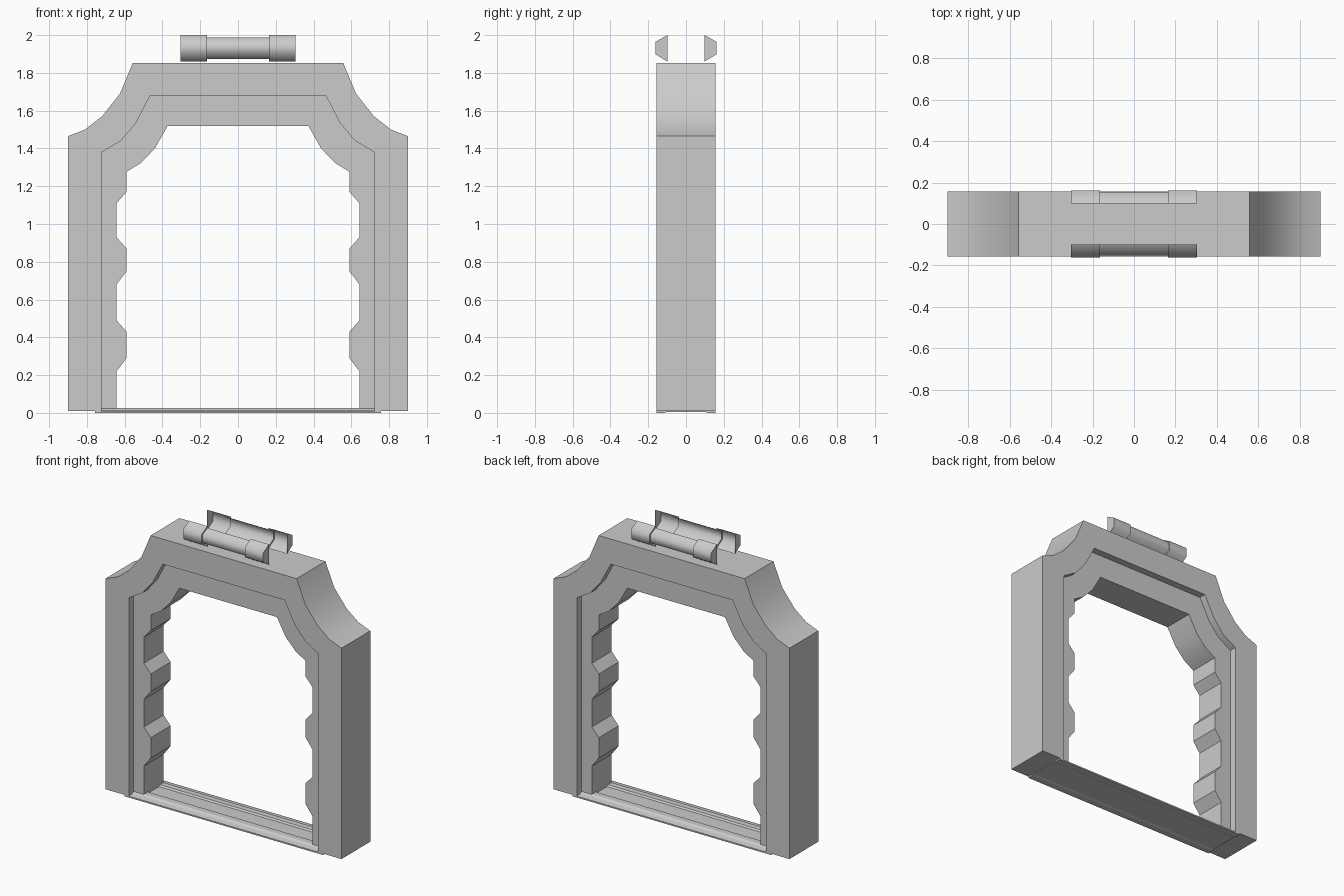
import bpy, bmesh, math

if "Cube" in bpy.data.objects:
    bpy.data.objects.remove(bpy.data.objects["Cube"])

DEPTH = 0.157   # half depth of the outer frame
INNER = 0.108   # half depth of the recessed inner frame


def finish(name, bm, angle, recalc=True):
    if recalc:
        bmesh.ops.recalc_face_normals(bm, faces=bm.faces)
    me = bpy.data.meshes.new(name)
    bm.to_mesh(me)
    bm.free()
    ob = bpy.data.objects.new(name, me)
    bpy.context.collection.objects.link(ob)
    bpy.ops.object.select_all(action='DESELECT')
    ob.select_set(True)
    bpy.context.view_layer.objects.active = ob
    bpy.ops.object.shade_smooth_by_angle(angle=math.radians(angle))
    return ob


def prism(name, pts, direction, angle=30):
    """Extrude a closed outline of 3D points along a direction."""
    bm = bmesh.new()
    face = bm.faces.new([bm.verts.new(p) for p in pts])
    ext = bmesh.ops.extrude_face_region(bm, geom=[face], use_keep_orig=True)
    moved = [v for v in ext['geom'] if isinstance(v, bmesh.types.BMVert)]
    bmesh.ops.translate(bm, verts=moved, vec=direction)
    return finish(name, bm, angle)


def arch(name, outside, inside, half):
    """Arch-shaped band from right-half outlines listed bottom to top."""
    def full(side):
        return side + [(-x, z) for x, z in reversed(side)]
    loop = full(outside) + full(inside)[::-1]
    return prism(name, [(x, -half, z) for x, z in loop], (0, 2 * half, 0))


# Outer frame with scooped shoulders
shoulder = [(0.90, 0.01), (0.90, 1.465), (0.81, 1.50), (0.72, 1.57),
            (0.625, 1.69), (0.557, 1.853)]
rim = [(0.722, 0.01), (0.722, 1.38), (0.62, 1.44), (0.54, 1.535), (0.465, 1.68)]
arch("outer_frame", shoulder, rim, DEPTH)

# Recessed inner frame with toothed jambs
teeth = [(0.643, 0.005)]
for z0, z1, z2, z3 in ((0.22, 0.29, 0.43, 0.49), (0.68, 0.75, 0.87, 0.93)):
    teeth += [(0.643, z0), (0.59, z1), (0.59, z2), (0.643, z3)]
teeth += [(0.643, 1.11), (0.59, 1.17), (0.59, 1.277), (0.515, 1.322),
          (0.44, 1.40), (0.372, 1.52)]
arch("inner_frame", [(0.722, 0.005)] + rim[1:], teeth, INNER)

# Threshold with sloped edges, a centre channel and a shallow hollow below
sill = [(0.157, 0.0), (0.157, 0.01), (0.12, 0.016), (0.105, 0.026),
        (0.065, 0.026), (0.055, 0.016)]
under = [(0.115, 0.0), (0.10, 0.005)]
loop = sill + [(-y, z) for y, z in reversed(sill)]
loop += [(-y, z) for y, z in under] + under[::-1]
prism("threshold", [(-0.757, y, z) for y, z in loop], (1.514, 0, 0), 10)

# Lamp housings: half-round shells with thicker ends, open at the inner side
thick = [(0.098, 2.0), (0.161, 1.965), (0.161, 1.898), (0.098, 1.86)]
thin = [(0.098, 1.987), (0.152, 1.96), (0.152, 1.905), (0.098, 1.874)]
stations = [(-0.305, thick), (-0.165, thick), (-0.165, thin),
            (0.165, thin), (0.165, thick), (0.305, thick)]
for side, label in ((-1, "front"), (1, "back")):
    bm = bmesh.new()
    rings = [[bm.verts.new((x, side * y, z)) for y, z in prof]
             for x, prof in stations]
    for a, b in zip(rings, rings[1:]):
        for i in range(3):
            bm.faces.new((a[i], a[i + 1], b[i + 1], b[i]))
    bm.faces.new(rings[0][::-1])
    bm.faces.new(rings[-1])
    if side < 0:
        bmesh.ops.reverse_faces(bm, faces=bm.faces)
    # make the outward direction consistent on the open shell
    bm.normal_update()
    outer = max(bm.faces, key=lambda f: side * f.calc_center_median().y)
    if outer.normal.y * side < 0:
        bmesh.ops.reverse_faces(bm, faces=bm.faces)
    finish(label + "_lamp_housing", bm, 65, recalc=False)
